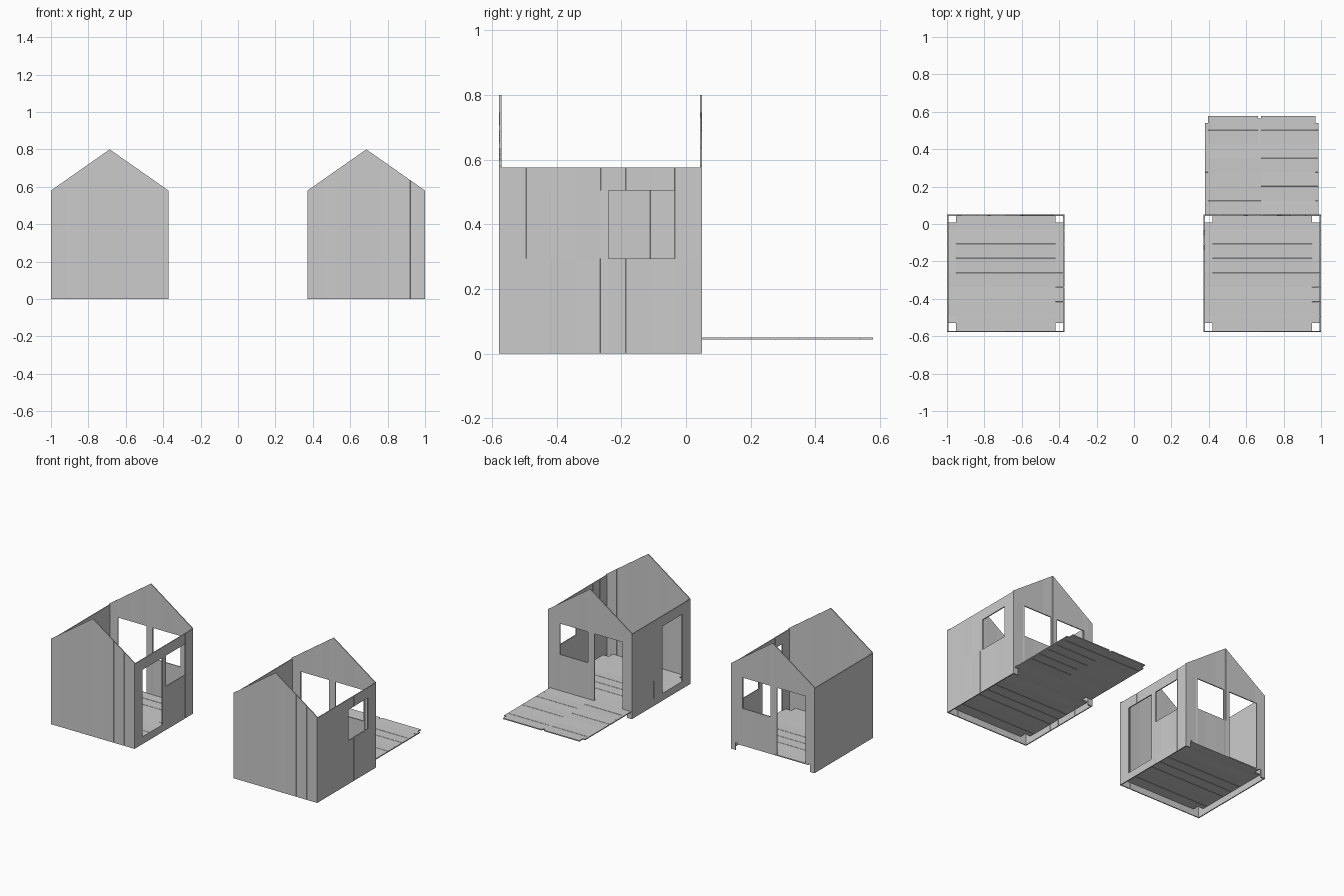
import bpy
import bmesh
import math

cube = bpy.data.objects.get("Cube")
if cube:
    bpy.data.objects.remove(cube, do_unlink=True)

# Single weathered-board colour
GREY = (0.6, 0.6, 0.6, 1.0)
board_grey = bpy.data.materials.new("board_grey")
board_grey.use_nodes = True
board_grey.diffuse_color = GREY
bsdf = next(n for n in board_grey.node_tree.nodes if n.type == 'BSDF_PRINCIPLED')
bsdf.inputs["Base Color"].default_value = GREY
bsdf.inputs["Roughness"].default_value = 0.8

THICK = 0.007      # board thickness
GAP = 0.0015       # half width of a groove
DEPTH = 0.0015     # depth of a groove
EAVE, RIDGE, SIDE_TOP = 0.58, 0.80, 0.575
FRONT, BACK = -0.578, 0.05
HALF = 0.314       # half width of a house
FLOOR_TOP = 0.05
HEAD, SILL = 0.505, 0.295   # top and bottom of windows


def cut(bm, axis, value):
    """Cut the flat sheet along a line of constant u (0) or v (1)."""
    co, no = [0, 0, 0], [0, 0, 0]
    co[axis], no[axis] = value, 1
    bmesh.ops.bisect_plane(bm, geom=bm.verts[:] + bm.edges[:] + bm.faces[:],
                           dist=1e-5, plane_co=co, plane_no=no)


def boarded_panel(name, outline, boards, openings, place):
    """Grooved sheet of boards side by side along u; place maps (u, v, w) to the model."""
    bm = bmesh.new()
    bm.faces.new([bm.verts.new((u, v, 0)) for u, v in outline])
    low = min(u for u, v in outline)
    high = max(u for u, v in outline)
    seams = [low + (high - low) * i / boards for i in range(1, boards)]
    for s in seams:
        for d in (-GAP, 0, GAP):
            cut(bm, 0, s + d)
    for u0, u1, v0, v1 in openings:
        for axis, value in ((0, u0), (0, u1), (1, v0), (1, v1)):
            cut(bm, axis, value)

    # Remove doors, windows and notches
    def is_open(face):
        c = face.calc_center_median()
        return any(u0 < c.x < u1 and v0 < c.y < v1 for u0, u1, v0, v1 in openings)
    bmesh.ops.delete(bm, geom=[f for f in bm.faces if is_open(f)], context='FACES')

    # Thicken, then sink the seams on both sides
    ext = bmesh.ops.extrude_face_region(bm, geom=bm.faces[:], use_keep_orig=True)
    for v in ext["geom"]:
        if isinstance(v, bmesh.types.BMVert):
            v.co.z = THICK
    for v in bm.verts:
        if any(abs(v.co.x - s) < 1e-4 for s in seams):
            v.co.z += DEPTH if v.co.z < THICK / 2 else -DEPTH
    bmesh.ops.dissolve_limit(bm, angle_limit=math.radians(1),
                             verts=bm.verts[:], edges=bm.edges[:])
    for v in bm.verts:
        v.co = place(*v.co)
    bmesh.ops.recalc_face_normals(bm, faces=bm.faces[:])
    mesh = bpy.data.meshes.new(name)
    bm.to_mesh(mesh)
    bm.free()
    mesh.materials.append(board_grey)
    obj = bpy.data.objects.new(name, mesh)
    bpy.context.scene.collection.objects.link(obj)


def rect(u0, u1, v0, v1):
    return [(u0, v0), (u1, v0), (u1, v1), (u0, v1)]


def house(prefix, cx, right_openings, left_openings):
    gable = [(-HALF, 0), (HALF, 0), (HALF, EAVE), (0, RIDGE), (-HALF, EAVE)]

    # Solid front gable; back gable on corner legs with a door and a window
    boarded_panel(prefix + "_front_gable", gable, 8, [],
                  lambda u, v, w: (cx + u, FRONT + w, v))
    leg = HALF - 0.035
    back_openings = [(-leg, leg, -0.01, FLOOR_TOP),
                     (-0.245, -0.032, FLOOR_TOP, HEAD),
                     (0.015, 0.225, SILL, HEAD)]
    boarded_panel(prefix + "_back_gable", gable, 8, back_openings,
                  lambda u, v, w: (cx + u, BACK - w, v))

    # Side walls between the gables
    side = rect(FRONT + THICK, BACK - THICK, 0, SIDE_TOP)
    boarded_panel(prefix + "_right_wall", side, 8, right_openings,
                  lambda u, v, w: (cx - HALF + w, u, v))
    boarded_panel(prefix + "_left_wall", side, 8, left_openings,
                  lambda u, v, w: (cx + HALF - w, u, v))

    # Floor with notched corners
    y0, y1, hx, n = FRONT + THICK, BACK, HALF - THICK, 0.042
    notches = [(a, b, c, d) for a, b in ((y0 - n, y0 + n), (y1 - n, y1 + n))
               for c, d in ((-hx - n, -hx + n), (hx - n, hx + n))]
    boarded_panel(prefix + "_floor", rect(y0, y1, -hx, hx), 8, notches,
                  lambda u, v, w: (cx + v, u, FLOOR_TOP - w))


side_door = (-0.495, -0.28, FLOOR_TOP, HEAD)
side_window = (-0.24, -0.035, SILL, HEAD)
CX = 1 - HALF

house("right_house", -CX, [], [side_door, side_window])
house("left_house", CX, [side_door], [side_window])

# Deck behind one house, notched at its far edge
END, HD = 0.578, 0.304
deck_notches = [(END - 0.037, END + 0.01, -HD - 0.01, -HD + 0.017),
                (END - 0.037, END + 0.01, HD - 0.017, HD + 0.01),
                (END - 0.014, END + 0.01, -0.02, -0.004)]
boarded_panel("deck", rect(BACK, END, -HD, HD), 7, deck_notches,
              lambda u, v, w: (CX - 0.003 + v, u, FLOOR_TOP - w))
